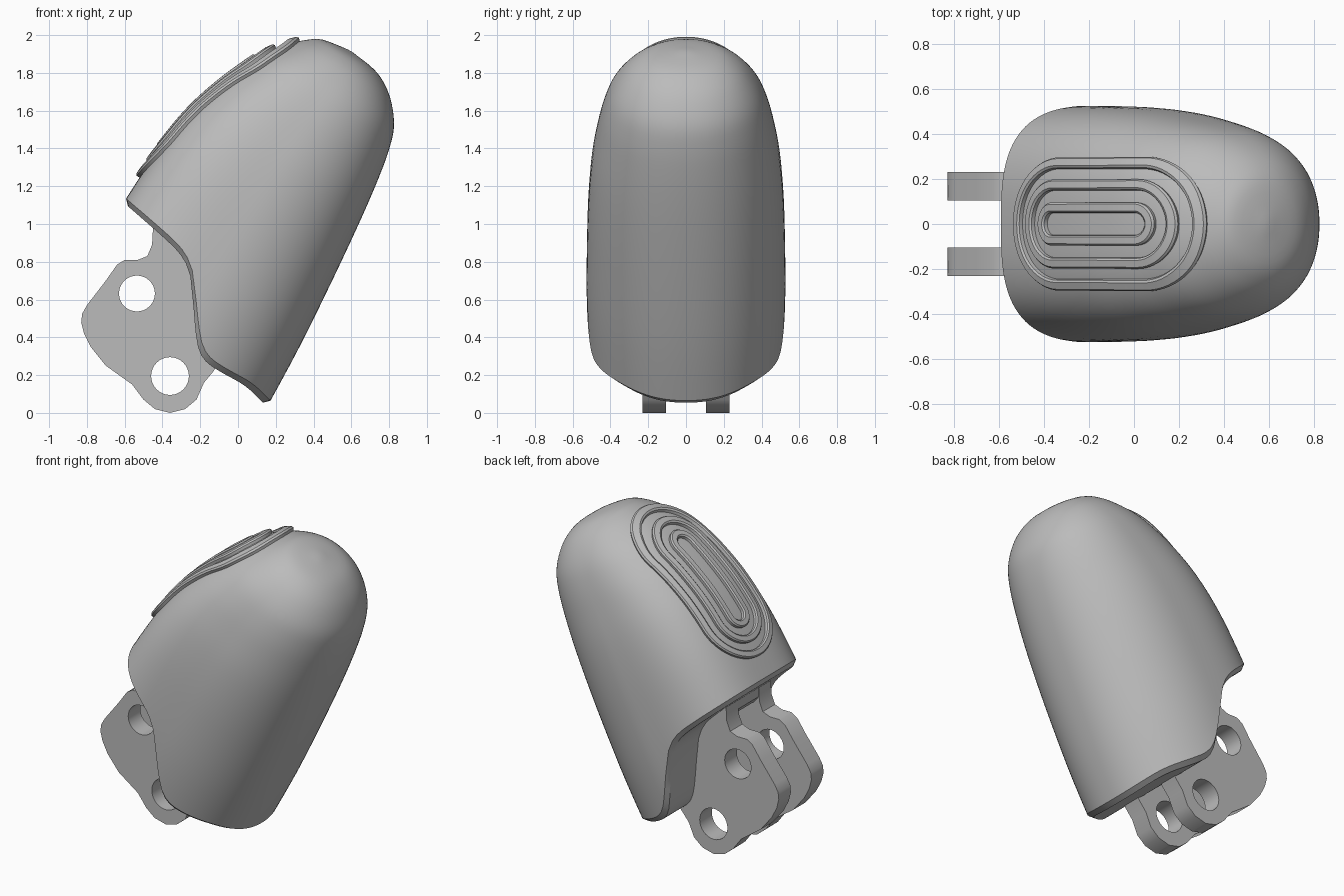
import bpy, bmesh, math
from mathutils import Vector

cube = bpy.data.objects.get("Cube")
if cube:
    bpy.data.objects.remove(cube)

grey = bpy.data.materials.new("plain grey")
grey.use_nodes = True
GREY = (0.5, 0.5, 0.5, 1)
grey.diffuse_color = GREY
grey.node_tree.nodes["Principled BSDF"].inputs["Base Color"].default_value = GREY

# The fingertip leans: S runs along it, V runs from its back to its pad
S = Vector((0.5, 0, 0.866))
V = Vector((-0.866, 0, 0.5))


def refine(rows, steps=4):
    """Smooth a table of rows with a spline through them."""
    out = []
    for i in range(len(rows) - 1):
        quad = [rows[max(0, min(len(rows) - 1, i + k))] for k in (-1, 0, 1, 2)]
        for j in range(steps):
            t = j / steps
            out.append([b + t / 2 * (c - a + t * (2 * a - 5 * b + 4 * c - d
                        + t * (3 * b - a - 3 * c + d))) for a, b, c, d in zip(*quad)])
    return out + [list(rows[-1])]


def lookup(table, s):
    """Values of a table at a distance, clamped at its ends."""
    s = min(max(s, table[0][0]), table[-1][0])
    for a, b in zip(table, table[1:]):
        if s <= b[0]:
            t = (s - a[0]) / (b[0] - a[0])
            return [p + (q - p) * t for p, q in zip(a[1:], b[1:])]


# Distance along the tip: back height, pad height, half width, pad squareness
SECTIONS = refine([
    (0.0, -0.12, 1.08, 0.51, 3), (0.4, -0.11, 1.085, 0.525, 3),
    (0.7, -0.093, 1.08, 0.525, 3), (1.0, -0.07, 1.06, 0.517, 3),
    (1.25, -0.047, 1.02, 0.498, 2.9), (1.45, -0.023, 0.957, 0.467, 2.8),
    (1.6, 0.003, 0.893, 0.435, 2.6), (1.72, 0.04, 0.83, 0.395, 2.4),
    (1.82, 0.11, 0.75, 0.335, 2.2), (1.89, 0.19, 0.675, 0.265, 2.1),
    (1.935, 0.285, 0.6, 0.175, 2), (1.957, 0.43, 0.46, 0.02, 2),
])

# Opening: height across the section, distance where the tip begins
OPENING = refine([
    (-0.12, 0.11), (0.02, 0.142), (0.174, 0.142), (0.269, 0.148), (0.333, 0.177),
    (0.39, 0.236), (0.479, 0.359), (0.552, 0.466), (0.619, 0.532), (0.688, 0.572),
    (0.811, 0.605), (1.09, 0.657),
])


def outline(s, a, inset=0.0):
    """Height and y on the section at an angle from the pad."""
    back, pad, width, square = lookup(SECTIONS, s)
    c, d = math.cos(a), math.sin(a)
    power = 2 / (square if c > 0 else 2.15)
    v = (back + pad) / 2 + ((pad - back) / 2 - inset) * math.copysign(abs(c) ** power, c)
    return v, (width - inset) * math.copysign(abs(d) ** power, d)


def pad_height(s, y):
    back, pad, width, square = lookup(SECTIONS, s)
    curve = max(0, 1 - abs(y / width) ** square) ** (1 / square)
    return (back + pad) / 2 + (pad - back) / 2 * curve


def place(s, v, y):
    p = S * s + V * v
    p.y = y
    return p


def add_object(name, bm):
    bmesh.ops.remove_doubles(bm, verts=bm.verts, dist=0.0005)
    bmesh.ops.recalc_face_normals(bm, faces=bm.faces)
    mesh = bpy.data.meshes.new(name)
    bm.to_mesh(mesh)
    bm.free()
    mesh.materials.clear()
    mesh.materials.append(grey)
    obj = bpy.data.objects.new(name, mesh)
    bpy.context.collection.objects.link(obj)
    bpy.ops.object.select_all(action='DESELECT')
    obj.select_set(True)
    bpy.context.view_layer.objects.active = obj
    bpy.ops.object.shade_smooth_by_angle(angle=math.radians(28))


def prism(name, loops, y, thickness):
    """Side-view outline with holes, extruded across y."""
    curve = bpy.data.curves.new(name, 'CURVE')
    curve.dimensions = '2D'
    curve.fill_mode = 'BOTH'
    curve.extrude = thickness / 2
    for loop in loops:
        spline = curve.splines.new('POLY')
        spline.points.add(len(loop) - 1)
        for point, (x, z) in zip(spline.points, loop):
            point.co = (x, z, 0, 1)
        spline.use_cyclic_u = True
    temp = bpy.data.objects.new(name, curve)
    bpy.context.collection.objects.link(temp)
    mesh = bpy.data.meshes.new_from_object(
        temp.evaluated_get(bpy.context.evaluated_depsgraph_get()))
    bpy.data.objects.remove(temp)
    bm = bmesh.new()
    bm.from_mesh(mesh)
    for v in bm.verts:
        v.co = (v.co.x, y - v.co.z, v.co.y)
    add_object(name, bm)


def circle(x, z, r, n=32):
    return [(x + r * math.cos(math.tau * i / n), z + r * math.sin(math.tau * i / n))
            for i in range(n)]


# Solid fingertip: chamfered end, then rings from the opening to the tip
def fingertip(sides=96, chamfer=0.03, blend=0.8):
    bm = bmesh.new()
    angles = [math.tau * i / sides for i in range(sides)]
    starts = [lookup(OPENING, outline(0.4, a)[0])[0] for a in angles]
    rings = [[bm.verts.new(place(s, *outline(s, a, chamfer)))
              for a, s in zip(angles, starts)]]
    stations = [i * blend / 6 for i in range(6)]
    stations += [row[0] for row in SECTIONS if row[0] >= blend]
    for station in stations:
        ring = []
        for a, start in zip(angles, starts):
            start += chamfer
            s = station if station >= blend else start + (blend - start) * station / blend
            ring.append(bm.verts.new(place(s, *outline(s, a))))
        rings.append(ring)
    for a, b in zip(rings, rings[1:]):
        for i in range(sides):
            j = (i + 1) % sides
            bm.faces.new((a[i], a[j], b[j], b[i]))
    # End face in strips across the width
    end = rings[0]
    for i in range(sides // 2):
        strip = [end[i], end[i + 1], end[-i - 1], end[-i % sides]]
        bm.faces.new(list(dict.fromkeys(strip)))
    bm.faces.new(rings[-1])
    add_object("fingertip", bm)


fingertip()

# Pair of hinge lugs, each with two pin holes
lug = [(-0.6, 0.81), (-0.64, 0.785), (-0.7, 0.7), (-0.8, 0.57), (-0.825, 0.525),
       (-0.83, 0.48), (-0.815, 0.42), (-0.78, 0.35), (-0.7, 0.25), (-0.56, 0.15),
       (-0.5, 0.07), (-0.44, 0.02), (-0.36, 0), (-0.28, 0.02), (-0.22, 0.07),
       (-0.18, 0.16), (-0.13, 0.22), (-0.08, 0.3), (-0.16, 0.7), (-0.38, 1.0),
       (-0.45, 0.98), (-0.455, 0.89), (-0.48, 0.83), (-0.53, 0.81)]
pins = [circle(-0.535, 0.632, 0.095), circle(-0.36, 0.195, 0.1)]
for side, y in (("left", 0.168), ("right", -0.168)):
    prism("hinge_lug_" + side, [lug] + pins, y, 0.125)

# Web joining the lugs at the end face
web = [(-0.45, 0.98), (-0.45, 0.92), (-0.42, 0.88), (-0.36, 0.85), (-0.27, 0.75),
       (-0.16, 0.7), (-0.38, 1.0)]
prism("hinge_web", [web], 0, 0.23)


# Grip ridges: raised oval rings that follow the pad
def grip_ridge(name, reach, radius, band=0.045, rise=0.026, n=32, centre=1.343):
    # Oval path: two half circles joined by straight sides with extra stations
    path = []
    for turn, end in ((0, reach - radius), (math.pi, radius - reach)):
        arc = [(end, turn + math.pi * i / n) for i in range(n + 1)]
        path += arc + [(end * (1 - k / 6), arc[-1][1]) for k in range(1, 12)]
    profile = ((radius, -0.03), (radius, rise - 0.008), (radius - 0.008, rise),
               (radius - band + 0.008, rise), (radius - band, rise - 0.008),
               (radius - band, -0.03))
    bm = bmesh.new()
    loops = []
    for offset, a in path:
        loop = []
        for r, lift in profile:
            s, y = centre + offset + r * math.sin(a), r * math.cos(a)
            e = 0.01
            slope_s = (pad_height(s + e, y) - pad_height(s - e, y)) / (2 * e)
            slope_y = (pad_height(s, y + e) - pad_height(s, y - e)) / (2 * e)
            normal = Vector((-slope_s, 1, -slope_y)).normalized() * lift
            loop.append(bm.verts.new(
                place(s + normal.x, pad_height(s, y) + normal.y, y + normal.z)))
        loops.append(loop)
    for i, a in enumerate(loops):
        b = loops[(i + 1) % len(loops)]
        for j in range(6):
            m = (j + 1) % 6
            bm.faces.new((a[j], a[m], b[m], b[j]))
    add_object(name, bm)


for label, reach, radius in (("outer", 0.525, 0.29), ("middle", 0.43, 0.195),
                             ("inner", 0.335, 0.095)):
    grip_ridge("grip_ridge_" + label, reach, radius)
